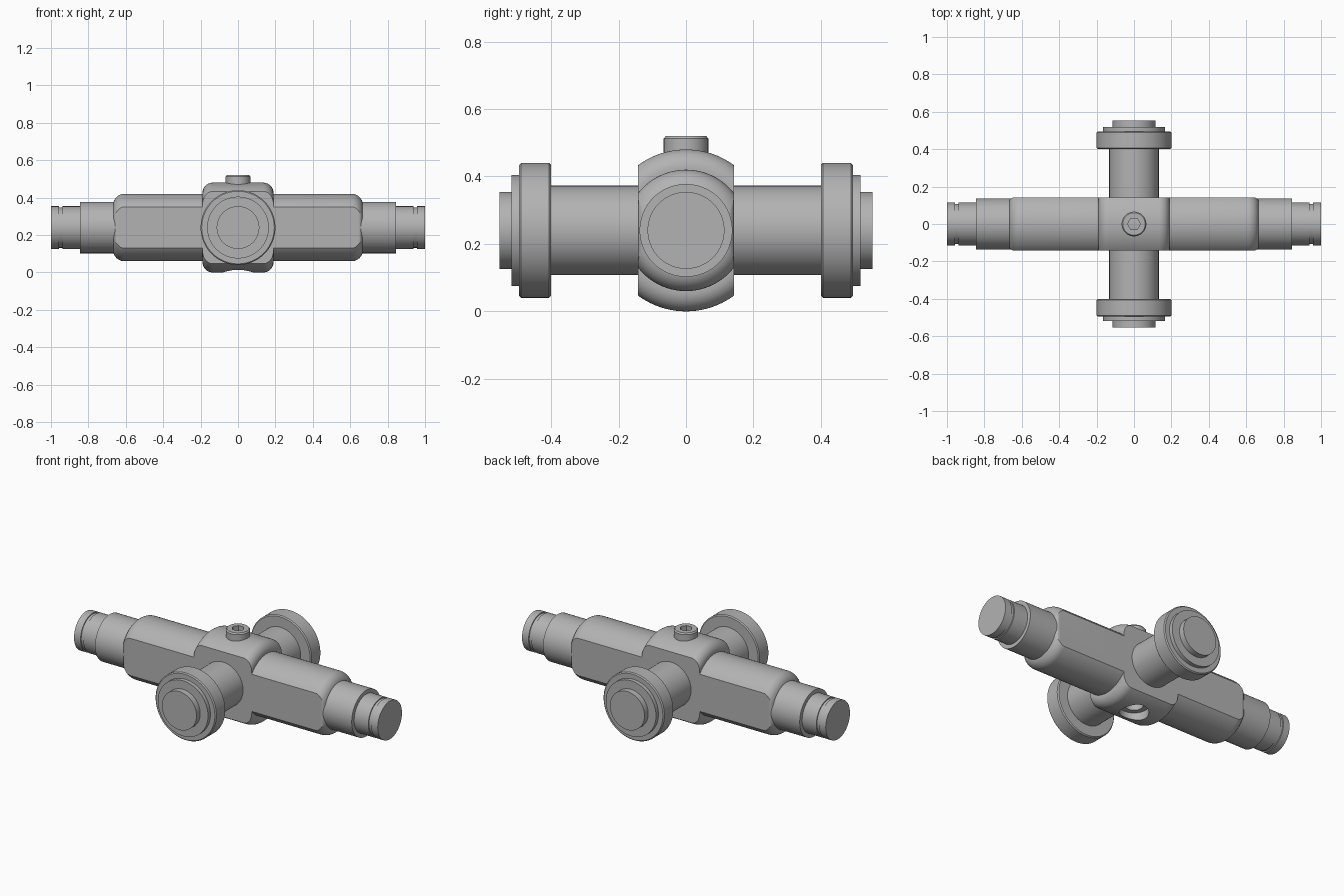
import bpy, bmesh, math
from mathutils import Matrix

if "Cube" in bpy.data.objects:
    bpy.data.objects.remove(bpy.data.objects["Cube"], do_unlink=True)

AXIS_Z = 0.24
steel = bpy.data.materials.new("grey steel")
steel.use_nodes = True
GREY = (0.45, 0.45, 0.45, 1)
steel.diffuse_color = GREY
steel.node_tree.nodes["Principled BSDF"].inputs["Base Color"].default_value = GREY

ALONG_X = Matrix.Translation((0, 0, AXIS_Z)) @ Matrix.Rotation(math.pi / 2, 4, 'Y')
ALONG_Y = Matrix.Translation((0, 0, AXIS_Z)) @ Matrix.Rotation(-math.pi / 2, 4, 'X')


def finish(bm, name):
    bmesh.ops.recalc_face_normals(bm, faces=bm.faces)
    mesh = bpy.data.meshes.new(name)
    bm.to_mesh(mesh)
    bm.free()
    mesh.materials.append(steel)
    ob = bpy.data.objects.new(name, mesh)
    bpy.context.collection.objects.link(ob)
    return ob


def lathe(name, profile, matrix=Matrix(), sides=96):
    """Turn (radius, height) points about z, close both ends, then place."""
    bm = bmesh.new()
    rings = [[bm.verts.new((r * math.cos(a), r * math.sin(a), h))
              for a in (2 * math.pi * i / sides for i in range(sides))]
             for r, h in profile]
    for low, high in zip(rings, rings[1:]):
        for i in range(sides):
            j = (i + 1) % sides
            bm.faces.new((low[i], low[j], high[j], high[i]))
    bm.faces.new(rings[0])
    bm.faces.new(rings[-1])
    bm.transform(matrix)
    return finish(bm, name)


def fillet(r, h, size, steps=10):
    """Rounded outer corner ending at height h."""
    return [(r - size + size * math.cos(t), h - size + size * math.sin(t))
            for t in (math.pi / 2 * i / steps for i in range(steps + 1))]


def mirrored(half):
    return [(r, -h) for r, h in reversed(half)] + half


def boolean(ob, cutter, operation='DIFFERENCE'):
    mod = ob.modifiers.new("cut", 'BOOLEAN')
    mod.operation, mod.object, mod.solver = operation, cutter, 'EXACT'
    bpy.context.view_layer.update()
    result = ob.evaluated_get(bpy.context.evaluated_depsgraph_get())
    mesh = bpy.data.meshes.new_from_object(result)
    ob.modifiers.clear()
    ob.data = mesh
    bpy.data.objects.remove(cutter, do_unlink=True)


def smooth(ob):
    bpy.ops.object.select_all(action='DESELECT')
    ob.select_set(True)
    bpy.context.view_layer.objects.active = ob
    bpy.ops.object.shade_smooth_by_angle(angle=math.radians(30))


# Body: turned hub and arms, milled flat at the front and back
half = fillet(0.24, 0.19, 0.055) + [(0.18, 0.19)] + fillet(0.18, 0.668, 0.06)
body = lathe("cross_body", mirrored(half), ALONG_X)

bm = bmesh.new()
bmesh.ops.create_cube(bm, size=1)
bmesh.ops.scale(bm, vec=(1.338, 0.284, 1), verts=bm.verts)
uprights = [e for e in bm.edges
            if abs(e.verts[0].co.z - e.verts[1].co.z) > 0.5]
bmesh.ops.bevel(bm, geom=uprights, offset=0.028, segments=6, profile=0.5,
                affect='EDGES')
boolean(body, finish(bm, "flat_cutter"), 'INTERSECT')

# Stepped hole under the hub
boolean(body, lathe("hole_cutter", [(0.08, -0.1), (0.08, 0.05),
                                    (0.05, 0.05), (0.05, 0.14)], sides=64))
smooth(body)

# Side journals with a groove near each tip
for name, side in (("left_journal", 1), ("right_journal", -1)):
    profile = [(0.1375, 0.6), (0.1375, 0.845), (0.114, 0.845), (0.114, 0.938),
               (0.108, 0.938), (0.108, 0.957), (0.114, 0.957), (0.114, 1.0)]
    smooth(lathe(name, [(r, side * h) for r, h in profile], ALONG_X))

# Front and back spindles, each with a collar, a ring and an end cap
for name, side in (("front", -1), ("back", 1)):
    parts = {
        "spindle": [(0.1325, 0.13), (0.1325, 0.41)],
        "collar": [(0.194, 0.4), (0.2, 0.406), (0.2, 0.489), (0.194, 0.495)],
        "ring": [(0.165, 0.49), (0.165, 0.518)],
        "end_cap": [(0.114, 0.51), (0.114, 0.553)],
    }
    for part, profile in parts.items():
        smooth(lathe(f"{name}_{part}", [(r, side * h) for r, h in profile],
                     ALONG_Y))

# Top plug with a hexagonal socket
plug = lathe("top_plug", [(0.066, 0.42), (0.066, 0.512), (0.06, 0.52)], sides=64)
boolean(plug, lathe("socket_cutter", [(0.034, 0.47), (0.034, 0.6)], sides=6))
smooth(plug)
